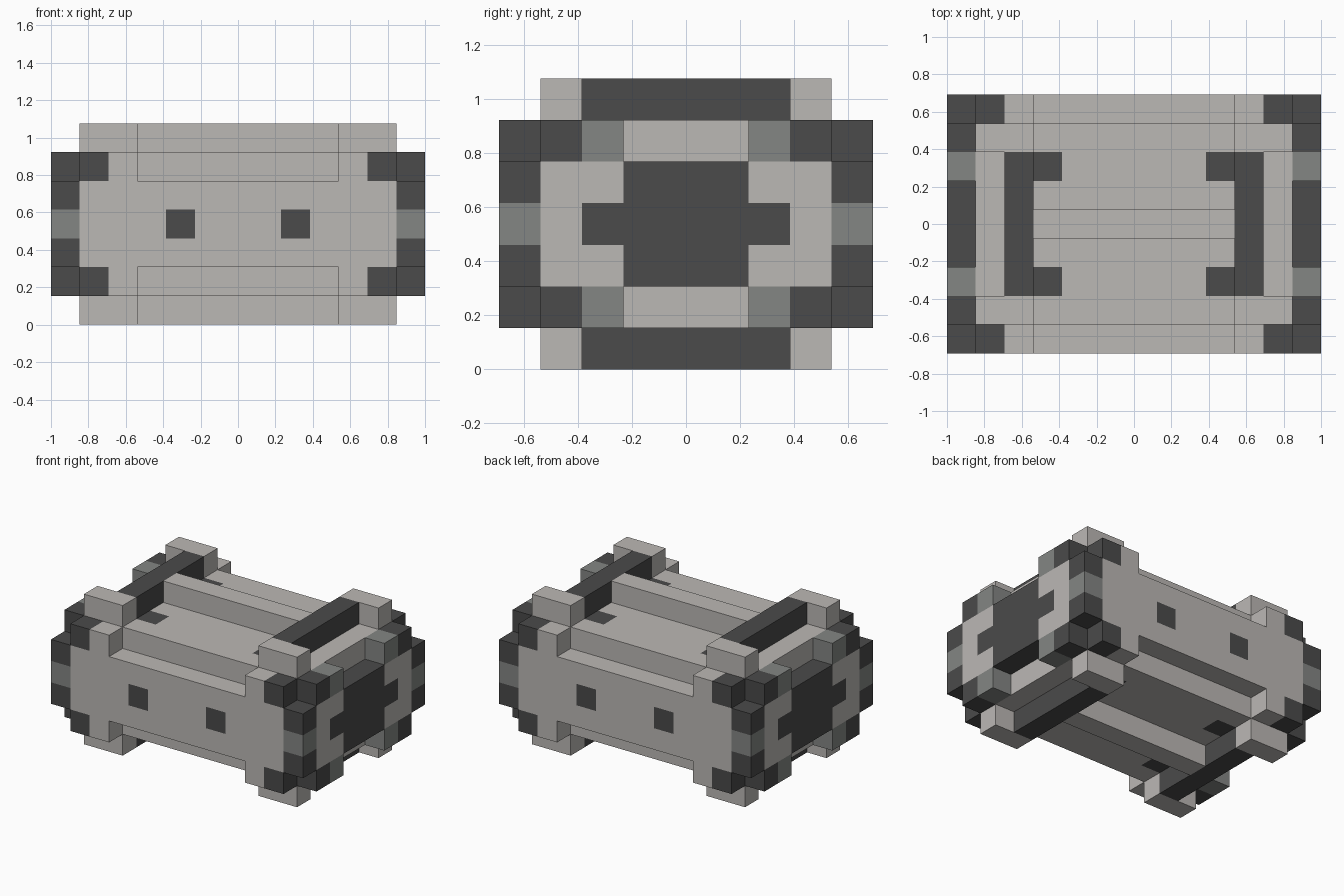
import bpy
import bmesh
from itertools import product
from mathutils import Vector

cube = bpy.data.objects.get("Cube")
if cube:
    bpy.data.objects.remove(cube, do_unlink=True)

UNIT = 2 / 13                      # size of one block
MIDDLE = Vector((0, 0, 3.5))       # model centre, in blocks


def make_material(name, rgb):
    mat = bpy.data.materials.new(name)
    mat.use_nodes = True
    colour = (*rgb, 1)
    mat.diffuse_color = colour
    mat.node_tree.nodes["Principled BSDF"].inputs["Base Color"].default_value = colour
    return mat


MATERIALS = {
    "light": make_material("warm light grey", (0.50, 0.48, 0.46)),
    "mid": make_material("mid grey", (0.23, 0.24, 0.23)),
    "dark": make_material("charcoal", (0.069, 0.069, 0.069)),
}
NAMES = list(MATERIALS)
blocks = {}                        # cell -> (part, colour)


def fill(part, colour, xs, ys, zs):
    """Fill a box of blocks given as (first, last) per axis, mirrored on all axes."""
    ranges = [range(a, b + 1) for a, b in (xs, ys, zs)]
    for x, y, z in product(*ranges):
        for sx, sy, sz in product((-1, 1), repeat=3):
            blocks[x * sx, y * sy, z * sz] = (part, colour)


# Main body: stepped box, full height only near the ends
fill("body", "light", (0, 5), (0, 3), (0, 2))
fill("body", "light", (0, 5), (4, 4), (0, 1))
fill("body", "light", (4, 5), (4, 4), (2, 2))
fill("ridge", "light", (0, 3), (0, 0), (3, 3))

# End plates with their patterned rims
fill("end_plate", "light", (6, 6), (2, 3), (0, 1))
fill("end_panel", "dark", (6, 6), (0, 1), (0, 1))
fill("end_panel", "dark", (6, 6), (2, 2), (0, 0))
fill("end_rim", "mid", (6, 6), (2, 2), (2, 2))
fill("end_rim", "dark", (6, 6), (3, 3), (2, 2))
fill("corner_post", "dark", (6, 6), (4, 4), (0, 1))
fill("corner_post", "mid", (6, 6), (4, 4), (0, 0))
fill("corner_guard", "dark", (5, 5), (4, 4), (2, 2))

# Bars across top and bottom, held by lugs
fill("cross_bar", "dark", (4, 4), (0, 2), (3, 3))
fill("bar_lug", "light", (4, 5), (3, 3), (3, 3))

# Flush dark inlays
fill("bar_inlay", "dark", (3, 3), (2, 2), (2, 2))
fill("side_inlay", "dark", (2, 2), (4, 4), (0, 0))


def build(part):
    """Make one object from the exposed block faces of a part."""
    bm = bmesh.new()
    for cell, (owner, colour) in blocks.items():
        if owner != part:
            continue
        for axis, sign in product(range(3), (-1, 1)):
            step = Vector((0, 0, 0))
            step[axis] = sign
            centre = Vector(cell)
            if tuple(int(c) for c in centre + step) in blocks:
                continue
            u, v = Vector((0, 0, 0)), Vector((0, 0, 0))
            u[(axis + 1) % 3] = 0.5
            v[(axis + 2) % 3] = 0.5 * sign
            mid = centre + step / 2 + MIDDLE
            corners = (mid - u - v, mid + u - v, mid + u + v, mid - u + v)
            face = bm.faces.new([bm.verts.new(c * UNIT) for c in corners])
            face.material_index = NAMES.index(colour)
    bmesh.ops.remove_doubles(bm, verts=bm.verts, dist=0.001)
    mesh = bpy.data.meshes.new(part)
    for mat in MATERIALS.values():
        mesh.materials.append(mat)
    bm.to_mesh(mesh)
    bm.free()
    bpy.context.collection.objects.link(bpy.data.objects.new(part, mesh))


for part in sorted({owner for owner, _ in blocks.values()}):
    build(part)
